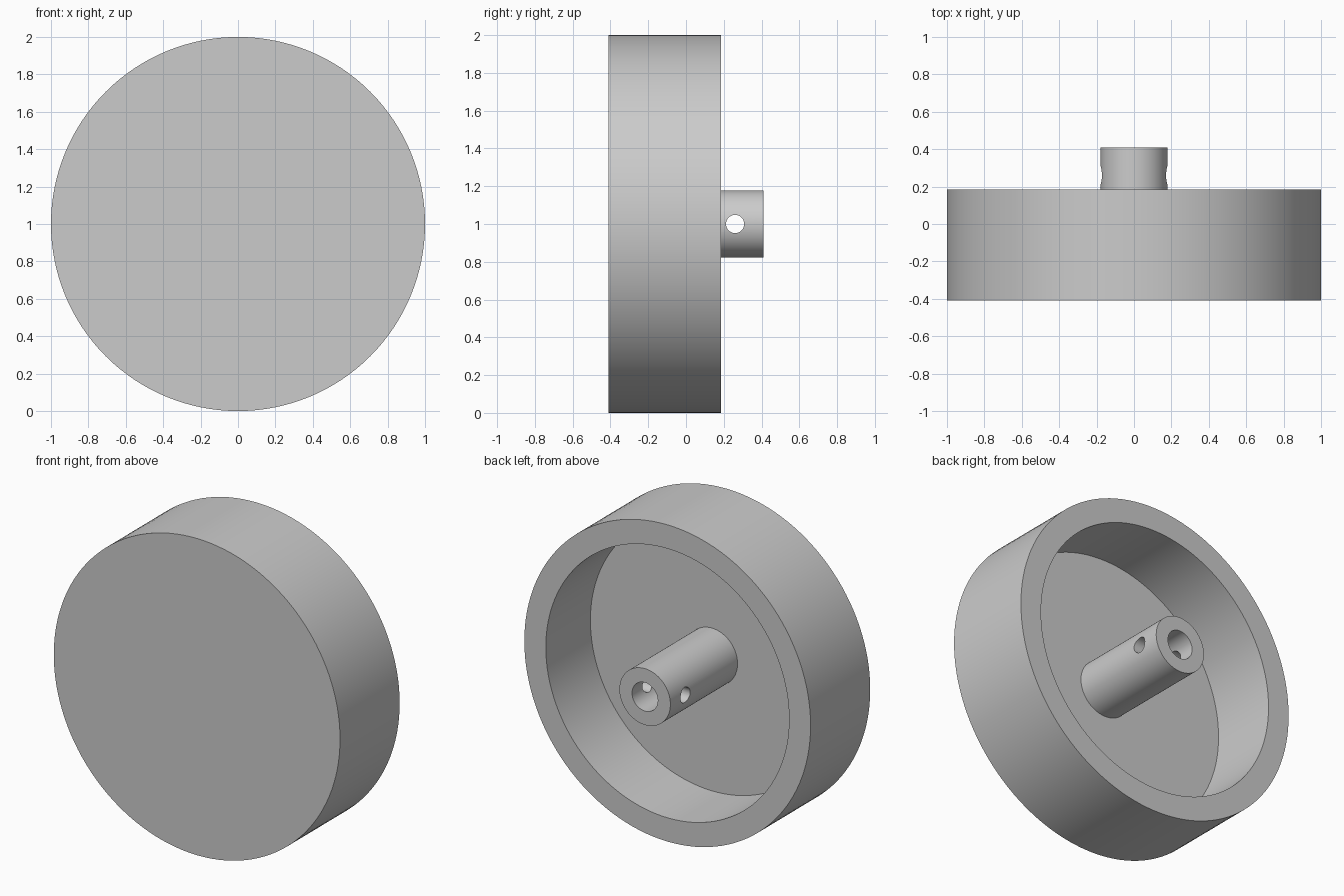
import bpy
import bmesh
from math import pi, radians
from mathutils import Matrix, Vector

cube = bpy.data.objects.get("Cube")
if cube:
    bpy.data.objects.remove(cube, do_unlink=True)

SEGMENTS = 128
CENTRE = Vector((0, 0, 1))
FRONT, FLOOR, RIM, TIP = -0.41, -0.26, 0.185, 0.41

grey = bpy.data.materials.new("plain grey")
grey.use_nodes = True
colour = (0.6, 0.6, 0.6, 1)
grey.diffuse_color = colour
grey.node_tree.nodes["Principled BSDF"].inputs["Base Color"].default_value = colour


def finish(bm, name):
    bmesh.ops.recalc_face_normals(bm, faces=bm.faces)
    mesh = bpy.data.meshes.new(name)
    bm.to_mesh(mesh)
    bm.free()
    mesh.materials.append(grey)
    obj = bpy.data.objects.new(name, mesh)
    bpy.context.collection.objects.link(obj)
    return obj


def lathe(name, profile, closed=False):
    """Turn a (radius, y) profile around the wheel axis."""
    bm = bmesh.new()
    verts = [bm.verts.new((r, y, CENTRE.z)) for r, y in profile]
    edges = [bm.edges.new(pair) for pair in zip(verts, verts[1:])]
    if closed:
        edges.append(bm.edges.new((verts[-1], verts[0])))
    bmesh.ops.spin(bm, geom=verts + edges, cent=CENTRE, axis=(0, 1, 0),
                   angle=2 * pi, steps=SEGMENTS)
    bmesh.ops.remove_doubles(bm, verts=bm.verts, dist=0.0001)
    return finish(bm, name)


def smooth(obj):
    bpy.ops.object.select_all(action='DESELECT')
    obj.select_set(True)
    bpy.context.view_layer.objects.active = obj
    bpy.ops.object.shade_smooth_by_angle(angle=radians(30))


# Wheel: solid front disc with a deep rim, open at the back
wheel = lathe("wheel_cup", [(0, FRONT), (1, FRONT), (1, RIM), (0.85, RIM),
                            (0.85, FLOOR), (0, FLOOR)])

# Hub: bored tube rising from the floor, slightly sunk into it
sunk = FLOOR - 0.05
hub = lathe("hub_tube", [(0.178, sunk), (0.178, TIP), (0.09, TIP), (0.09, sunk)],
            closed=True)

# Cross hole for the set screw, through both hub walls
bm = bmesh.new()
bmesh.ops.create_cone(bm, cap_ends=True, segments=48, radius1=0.048, radius2=0.048,
                      depth=0.6, matrix=Matrix.Translation((0, 0.26, CENTRE.z))
                      @ Matrix.Rotation(pi / 2, 4, 'Y'))
cutter = finish(bm, "cross_hole_cutter")
cut = hub.modifiers.new("cross_hole", 'BOOLEAN')
cut.operation = 'DIFFERENCE'
cut.solver = 'EXACT'
cut.object = cutter

# Bake the cut, so that sharp edges are found around the hole too
bpy.context.view_layer.update()
bored = bpy.data.meshes.new_from_object(
    hub.evaluated_get(bpy.context.evaluated_depsgraph_get()))
hub.modifiers.clear()
hub.data = bored
bpy.data.objects.remove(cutter, do_unlink=True)

for part in (wheel, hub):
    smooth(part)
